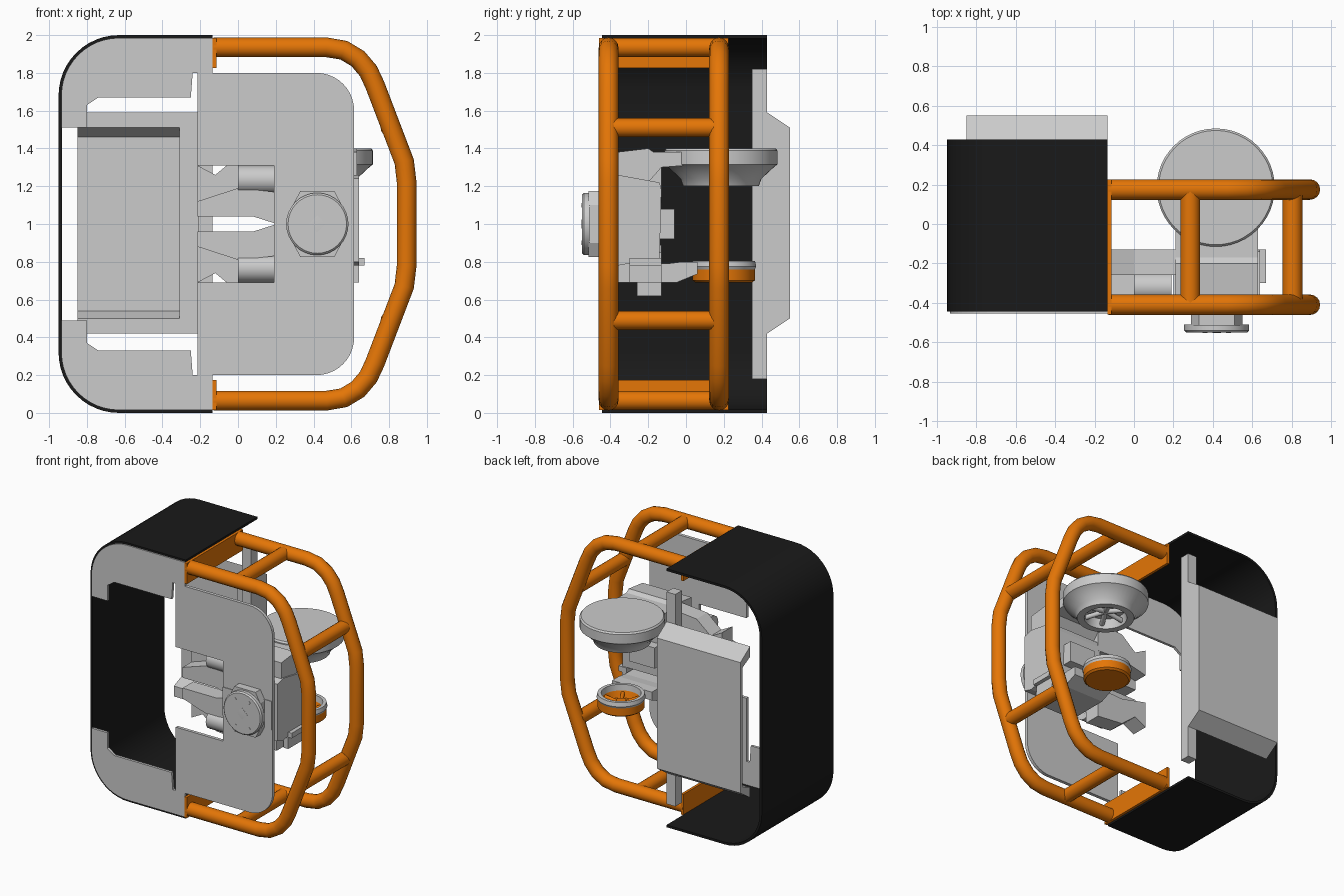
import bpy, bmesh
from math import sin, cos, pi
from mathutils import Vector

if "Cube" in bpy.data.objects:
    bpy.data.objects.remove(bpy.data.objects["Cube"])


def material(name, rgb):
    m = bpy.data.materials.new(name)
    m.diffuse_color = (*rgb, 1)
    m.use_nodes = True
    m.node_tree.nodes["Principled BSDF"].inputs["Base Color"].default_value = m.diffuse_color
    return m


ORANGE = material("orange_paint", (0.78, 0.18, 0.002))
BLACK = material("black_shell", (0.01, 0.01, 0.01))


def finish(bm, name, mat=None, smooth=True):
    bmesh.ops.remove_doubles(bm, verts=bm.verts, dist=1e-5)
    bmesh.ops.recalc_face_normals(bm, faces=bm.faces)
    me = bpy.data.meshes.new(name)
    bm.to_mesh(me)
    bm.free()
    ob = bpy.data.objects.new(name, me)
    bpy.context.collection.objects.link(ob)
    if mat:
        me.materials.append(mat)
    if smooth:
        shade(ob)
    return ob


def shade(ob):
    bpy.ops.object.select_all(action='DESELECT')
    ob.select_set(True)
    bpy.context.view_layer.objects.active = ob
    bpy.ops.object.shade_smooth_by_angle(angle=0.6)


def prism(name, pts, axis, a, b, mat=None, smooth=False):
    """Extrude a 2D outline along an axis from a to b."""
    put = {'x': lambda p, t: (t, p[0], p[1]),
           'y': lambda p, t: (p[0], t, p[1]),
           'z': lambda p, t: (p[0], p[1], t)}[axis]
    bm = bmesh.new()
    lo = [bm.verts.new(put(p, a)) for p in pts]
    hi = [bm.verts.new(put(p, b)) for p in pts]
    bm.faces.new(lo)
    bm.faces.new(hi)
    for i in range(len(pts)):
        j = (i + 1) % len(pts)
        bm.faces.new((lo[i], lo[j], hi[j], hi[i]))
    return finish(bm, name, mat, smooth)


def box(name, x, y, z, mat=None):
    return prism(name, [(x[0], y[0]), (x[1], y[0]), (x[1], y[1]), (x[0], y[1])], 'z', *z, mat)


def lathe(name, profile, centre, axis='Z', seg=48, mat=None):
    """Spin (radius, height) points about an axis through centre."""
    ax = {'X': Vector((1, 0, 0)), 'Y': Vector((0, 1, 0)), 'Z': Vector((0, 0, 1))}[axis]
    side = Vector((0, 0, 1)) if axis != 'Z' else Vector((1, 0, 0))
    c = Vector(centre)
    bm = bmesh.new()
    vs = [bm.verts.new(c + side * r + ax * h) for r, h in profile]
    es = [bm.edges.new(p) for p in zip(vs, vs[1:])]
    bmesh.ops.spin(bm, geom=vs + es, cent=c, axis=ax, angle=2 * pi, steps=seg)
    return finish(bm, name, mat)


def tube(name, pts, r, mat=None):
    cu = bpy.data.curves.new(name, 'CURVE')
    cu.dimensions = '3D'
    cu.bevel_depth, cu.bevel_resolution, cu.use_fill_caps = r, 6, True
    sp = cu.splines.new('POLY')
    sp.points.add(len(pts) - 1)
    for p, co in zip(sp.points, pts):
        p.co = (*co, 1)
    ob = bpy.data.objects.new(name, cu)
    bpy.context.collection.objects.link(ob)
    if mat:
        cu.materials.append(mat)
    bpy.ops.object.select_all(action='DESELECT')
    ob.select_set(True)
    bpy.context.view_layer.objects.active = ob
    bpy.ops.object.convert(target='MESH')
    shade(bpy.context.view_layer.objects.active)


def arc(cx, cz, r, a0, a1, n=12):
    return [(cx + r * cos(a0 + (a1 - a0) * i / n), cz + r * sin(a0 + (a1 - a0) * i / n))
            for i in range(n + 1)]


def flip(pts):
    return [(p[0], 2 - p[1]) for p in pts]


# Black wrap-around shell, open to the right
def c_path(d):
    top = [(-0.135, 2 - d)] + arc(-0.63, 1.68, 0.32 - d, pi / 2, pi)
    return top + flip(top)[::-1]


prism("outer_shell", c_path(0) + c_path(0.018)[::-1], 'y', -0.445, 0.43, BLACK, True)

# Grey corner plates on the front of the shell
corner = [(-0.135, 1.985)] + arc(-0.63, 1.68, 0.305, pi / 2, pi) + [
    (-0.935, 1.51), (-0.8, 1.51), (-0.8, 1.63), (-0.74, 1.67), (-0.25, 1.67),
    (-0.24, 1.8), (-0.135, 1.8)]
prism("upper_corner_plate", corner, 'y', -0.455, -0.435)
prism("lower_corner_plate", flip(corner), 'y', -0.455, -0.435)

# Back panel: hollow tray with a solid end, plus its upright bar
outer = [(0.43, 1.59), (0.55, 1.51), (0.55, 0.5), (0.43, 0.42)]
inner = [(0.43, 0.5), (0.525, 0.54), (0.525, 1.46), (0.43, 1.51)]
prism("back_panel_tray", outer + inner, 'x', -0.85, -0.31)
prism("back_panel_end", outer, 'x', -0.31, -0.135)
box("back_upright", (-0.21, -0.135), (0.35, 0.43), (0.18, 1.82))

# Orange roll cage: two bent hoops, cross bars and mounting plates
bend = [(-0.13, 1.935), (0.47, 1.935), (0.56, 1.92), (0.635, 1.875), (0.69, 1.81), (0.725, 1.735),
        (0.88, 1.33), (0.893, 1.22)]
hoop = bend + flip(bend)[::-1]
for name, y in (("front_hoop", -0.41), ("back_hoop", 0.175)):
    tube(name, [(x, y, z) for x, z in hoop], 0.052, ORANGE)
for i, (x, z) in enumerate([(0.285, 1.935), (0.805, 1.51), (0.805, 0.49), (0.285, 0.065)]):
    tube(f"cross_bar_{i + 1}", [(x, -0.41, z), (x, 0.175, z)], 0.05, ORANGE)
for name, z in (("upper_mount_plate", (1.825, 1.985)), ("lower_mount_plate", (0.015, 0.175))):
    box(name, (-0.135, -0.115), (-0.46, 0.225), z, ORANGE)

# Front plate with rounded right corners and a notch for the claws
rim = [(-0.215, 1.31), (-0.215, 1.8)] + arc(0.415, 1.6, 0.2, pi / 2, 0, 10)
prism("front_plate", rim + flip(rim)[::-1] + [(0.19, 0.69), (0.19, 1.31)], 'y', -0.455, -0.43)

# Front knob on a faceted neck
neck = [(0.29, 0.9), (0.33, 0.825), (0.51, 0.825), (0.55, 0.9),
        (0.55, 1.1), (0.51, 1.175), (0.33, 1.175), (0.29, 1.1)]
prism("knob_neck", neck, 'y', -0.515, -0.4)
box("knob_base", (0.19, 0.61), (-0.46, -0.36), (0.89, 1.11))
lathe("front_knob", [(0, -0.04), (0.155, -0.04), (0.165, -0.03), (0.165, 0), (0, 0)],
      (0.42, -0.51, 1), 'Y', 32)
for dx, dz in ((-1, -1), (1, -1), (-1, 1), (1, 1)):
    lathe("knob_bolt", [(0, -0.006), (0.012, -0.006), (0.012, 0.01)],
          (0.42 + dx * 0.06, -0.547, 1 + dz * 0.1), 'Y', 4)
lathe("knob_centre", [(0, -0.002), (0.045, 0), (0.045, 0.01)], (0.42, -0.551, 1), 'Y', 4)

# Central body with arms reaching back to the disc and the cup
body = [(-0.43, 1.24), (-0.36, 1.26), (-0.14, 1.22), (-0.13, 1.18),
        (-0.14, 0.82), (-0.36, 0.78), (-0.43, 0.8)]
prism("central_body", body, 'x', 0.2, 0.64)
upper = [(-0.37, 1.38), (-0.2, 1.40), (-0.17, 1.38), (0.0, 1.38), (0.0, 1.31), (-0.13, 1.30),
         (-0.2, 1.22), (-0.37, 1.22)]
prism("disc_arm", upper, 'x', 0.21, 0.63)
lower = [(-0.37, 0.79), (-0.1, 0.79), (-0.02, 0.8), (0.06, 0.8), (0.06, 0.735),
         (-0.05, 0.69), (-0.37, 0.69)]
prism("cup_arm", lower, 'x', 0.25, 0.59)
box("body_rear_block", (0.31, 0.53), (-0.15, -0.06), (0.92, 1.08))
box("side_latch", (0.6, 0.67), (-0.3, -0.13), (0.78, 0.82))
box("side_latch_foot", (0.6, 0.64), (-0.3, -0.13), (0.69, 0.79))

# Large domed disc
lathe("large_disc", [(0, 0.2), (0.29, 0.2), (0.3, 0.188), (0.3, 0.115), (0.285, 0.105), (0.215, 0.04),
                     (0.2, 0), (0.15, 0), (0.135, 0.07), (0, 0.07)], (0.415, 0.185, 1.2))
for i in range(6):
    a = i * pi / 3
    tube("disc_underside_rib", [(0.415, 0.185, 1.255),
         (0.415 + 0.15 * cos(a), 0.185 + 0.15 * sin(a), 1.235)], 0.018)

# Small cup: grey rim over an orange dish with spokes
C = (0.415, 0.2, 0.69)
lathe("cup_rim", [(0.14, 0.07), (0.165, 0.07), (0.172, 0.085), (0.165, 0.115),
                  (0.14, 0.115), (0.135, 0.07)], C)
lathe("cup_dish", [(0, 0), (0.15, 0), (0.165, 0.012), (0.165, 0.072), (0.14, 0.072),
                   (0.12, 0.02), (0, 0.02)], C, mat=ORANGE)
lathe("cup_hub", [(0, 0.06), (0.035, 0.06), (0.05, 0.01)], C, seg=16, mat=ORANGE)
for i in range(6):
    a = i * pi / 3
    tube("cup_spoke", [(C[0], C[1], 0.725),
         (C[0] + 0.15 * cos(a), C[1] + 0.15 * sin(a), 0.74)], 0.014, ORANGE)

# Pair of gripping claws in the notch, mirrored above and below
finger = [(-0.215, 1.04), (0.08, 1.04), (0.19, 1.005), (0.19, 1.17), (0.0, 1.19), (-0.215, 1.12)]
fin = [(-0.215, 1.31), (-0.12, 1.26), (0.0, 1.36), (0.22, 1.38), (0.22, 1.15),
       (0.0, 1.16), (-0.215, 1.11)]
knuckle = [(0, 0), (0.075, 0), (0.075, 0.19), (0.03, 0.19), (0, 0.17)]
for side, f, z in (("upper", lambda p: p, 1.235), ("lower", flip, 0.765)):
    prism(side + "_claw_finger", f(finger), 'y', -0.37, -0.24)
    prism(side + "_claw_fin", f(fin), 'y', -0.26, -0.13)
    lathe(side + "_claw_knuckle", knuckle, (0, -0.32, z), 'X', 16)
